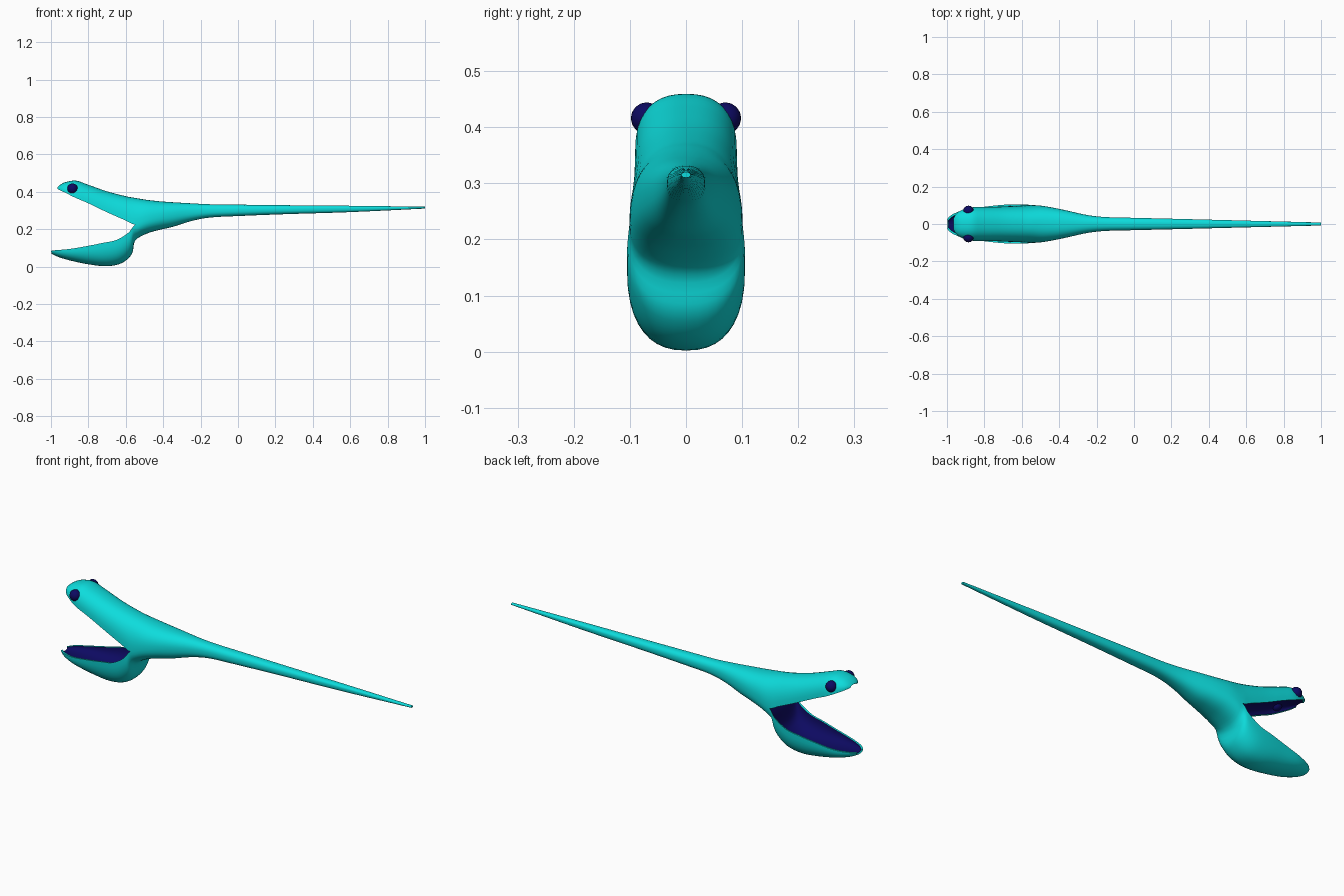
import bpy, bmesh, math
from mathutils import Vector

if "Cube" in bpy.data.objects:
    bpy.data.objects.remove(bpy.data.objects["Cube"])


def material(name, rgb):
    m = bpy.data.materials.new(name)
    m.diffuse_color = (*rgb, 1)
    m.use_nodes = True
    m.node_tree.nodes["Principled BSDF"].inputs["Base Color"].default_value = m.diffuse_color
    return m


teal = material("teal skin", (0.004, 0.72, 0.72))
navy = material("dark navy", (0.004, 0.003, 0.12))

# Trunk stations, tail to mouth corner: x, top z, side z, belly z, half width
trunk = [(1.0, .320, .315, .310, .008), (.6, .325, .311, .291, .018),
         (.25, .328, .305, .280, .027), (0, .331, .300, .270, .033),
         (-.15, .333, .296, .262, .037), (-.25, .338, .288, .243, .048),
         (-.35, .344, .277, .212, .070), (-.42, .349, .264, .196, .085),
         (-.49, .357, .246, .175, .097), (-.55, .367, .225, .138, .101)]
# Jaw stations, corner to tip: lip x, lip z, crown x, crown z, half width
upper_jaw = [(-.60, .246, -.60, .376, .098), (-.70, .290, -.70, .402, .093),
             (-.80, .338, -.80, .437, .091), (-.87, .368, -.865, .459, .089),
             (-.92, .393, -.92, .452, .075), (-.95, .407, -.95, .438, .055),
             (-.966, .415, -.966, .424, .028)]
lower_jaw = [(-.585, .182, -.567, .068, .105), (-.65, .142, -.62, .019, .105),
             (-.72, .127, -.70, .002, .101), (-.80, .111, -.80, .012, .092),
             (-.90, .094, -.90, .033, .078), (-.97, .088, -.965, .053, .052),
             (-1.0, .084, -.996, .068, .026)]
STEPS, ARC = 4, 20


def spline(rows):
    """Catmull-Rom through rows of numbers."""
    pts = [Vector(r) for r in rows]
    out = []
    for i in range(len(pts) - 1):
        a, b, c = pts[max(i - 1, 0)], pts[i], pts[i + 1]
        d = pts[min(i + 2, len(pts) - 1)]
        for k in range(STEPS):
            t = k / STEPS
            out.append(b + (c - a) * (.5 * t) + (a * 2 - b * 5 + c * 4 - d) * (.5 * t * t)
                       + (b * 3 - a - c * 3 + d) * (.5 * t ** 3))
    return out + [pts[-1]]


upper = spline([(x, s, x, t, w) for x, t, s, b, w in trunk] + upper_jaw)
lower = spline([(x, s, x, b, w) for x, t, s, b, w in trunk] + lower_jaw)
corner = (len(trunk) - 1) * STEPS
for i in range(corner + 1):          # both halves share the side line of the trunk
    for k in (0, 1, 4):
        lower[i][k] = upper[i][k]

bm = bmesh.new()


def arch(row, depth=1.0, inset=0.0):
    ex, ez, cx, cz, w = row
    verts = []
    for j in range(ARC + 1):
        a = math.pi * j / ARC
        c, s = math.cos(a), max(math.sin(a), 0) ** .85 * depth
        y = max(w - inset, .004) * math.copysign(abs(c) ** .85, c)
        if j in (0, ARC):
            s = 0
        verts.append(bm.verts.new((ex + (cx - ex) * s + inset * .6, y, ez + (cz - ez) * s)))
    return verts


def bridge(r1, r2, mat=0):
    for j in range(len(r1) - 1):
        bm.faces.new((r1[j], r1[j + 1], r2[j + 1], r2[j])).material_index = mat


for rows, hollow in ((upper, .45), (lower, .6)):
    # Outer skin, from the tail to the jaw tip
    skin = [arch(r) for r in rows]
    for r1, r2 in zip(skin, skin[1:]):
        bridge(r1, r2)
    # Hollow mouth lining with a skin-coloured lip
    lining = []
    for i, r in enumerate(rows[corner:]):
        ramp = min(i / 5, 1)
        lining.append(arch(r, hollow * ramp, .009 * ramp))
    for r1, r2 in zip(lining, lining[1:]):
        bridge(r1, r2, 1)
    for side in (0, -1):
        bridge([r[side] for r in skin[corner:]], [r[side] for r in lining])
    bridge(skin[-1], lining[-1])
    # Tail end cap
    bm.faces.new(skin[0])

bmesh.ops.remove_doubles(bm, verts=bm.verts, dist=.00005)
bmesh.ops.recalc_face_normals(bm, faces=bm.faces)
mesh = bpy.data.meshes.new("eel_body")
bm.to_mesh(mesh)
bm.free()
mesh.materials.append(teal)
mesh.materials.append(navy)
body = bpy.data.objects.new("eel_body", mesh)
bpy.context.collection.objects.link(body)
bpy.context.view_layer.objects.active = body
body.select_set(True)
bpy.ops.object.shade_smooth_by_angle(angle=math.radians(45))

# Eyes
for name, side in (("left_eye", 1), ("right_eye", -1)):
    bpy.ops.mesh.primitive_uv_sphere_add(segments=24, ring_count=16, radius=.028,
                                         location=(-.885, side * .07, .416))
    eye = bpy.context.object
    eye.name = name
    eye.data.materials.append(navy)
    bpy.ops.object.shade_smooth()
